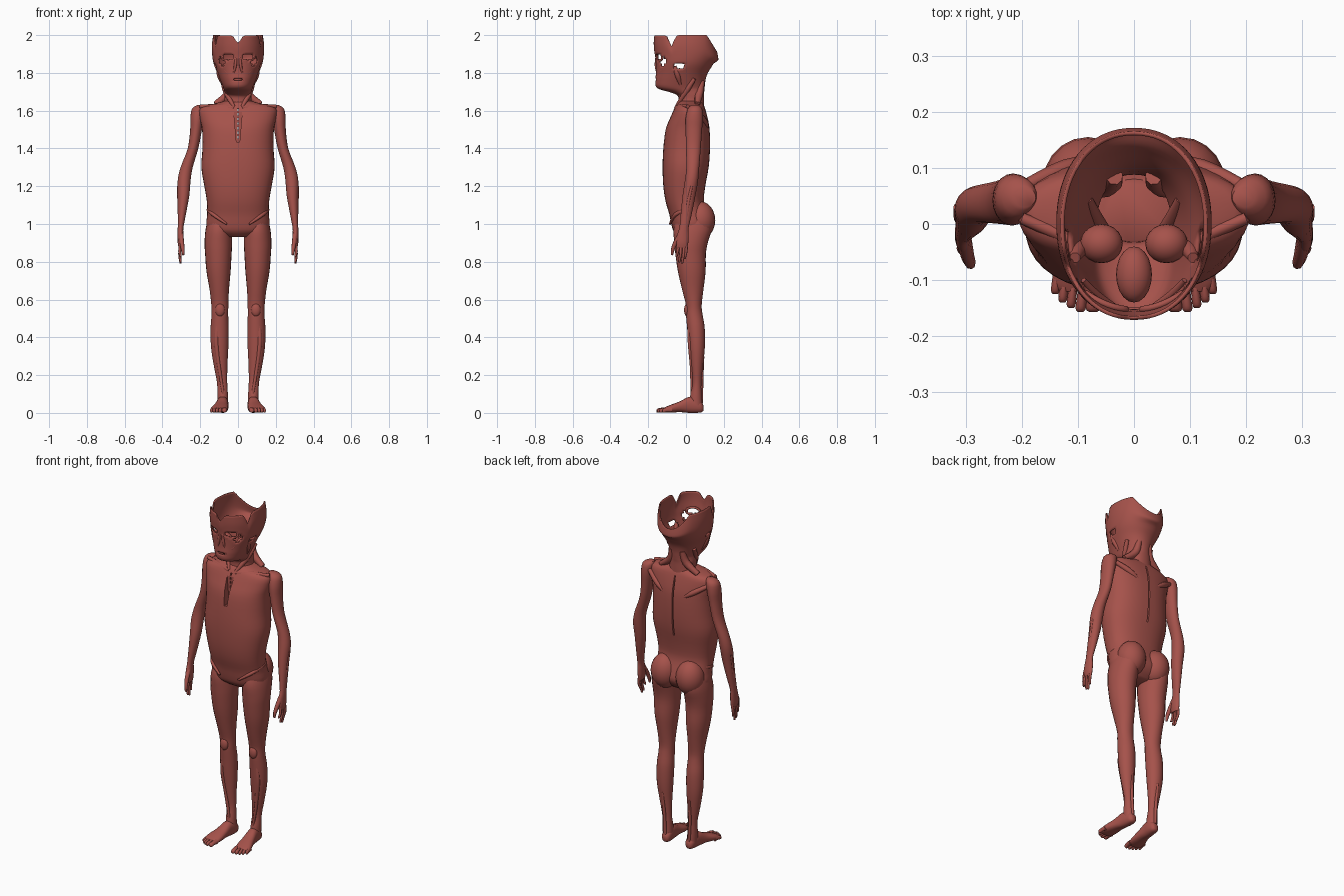
import bpy, bmesh, math
from mathutils import Vector, Matrix

if "Cube" in bpy.data.objects:
    bpy.data.objects.remove(bpy.data.objects["Cube"])

mat = bpy.data.materials.new("muscle_red")
mat.diffuse_color = (0.38, 0.085, 0.07, 1)
mat.use_nodes = True
mat.node_tree.nodes["Principled BSDF"].inputs["Base Color"].default_value = mat.diffuse_color


def finish(ob, pair=False, angle=50):
    ob.data.materials.append(mat)
    bpy.ops.object.select_all(action='DESELECT')
    ob.select_set(True)
    bpy.context.view_layer.objects.active = ob
    if ob.type == 'CURVE':
        bpy.ops.object.convert(target='MESH')
        ob = bpy.context.object
    bpy.ops.object.shade_smooth_by_angle(angle=math.radians(angle))
    if pair:
        m = ob.modifiers.new("mirror", 'MIRROR')
        m.use_clip = False
        m.use_mirror_merge = False
    return ob


def add_mesh(name, bm):
    bmesh.ops.recalc_face_normals(bm, faces=bm.faces)
    me = bpy.data.meshes.new(name)
    bm.to_mesh(me)
    bm.free()
    ob = bpy.data.objects.new(name, me)
    bpy.context.collection.objects.link(ob)
    return ob


def smooth_path(secs, steps):
    out = []
    for i in range(len(secs) - 1):
        p0, p1 = secs[max(i - 1, 0)], secs[i]
        p2, p3 = secs[i + 1], secs[min(i + 2, len(secs) - 1)]
        for k in range(steps):
            t = k / steps
            out.append([0.5 * (2 * b + (c - a) * t + (2 * a - 5 * b + 4 * c - d) * t * t
                        + (3 * b - a - 3 * c + d) * t ** 3) for a, b, c, d in zip(p0, p1, p2, p3)])
    return out + [list(secs[-1])]


def loft(name, secs, axis='z', n=24, e=2.0, steps=3, cap=True, pair=False, warp=None, cut=None, thick=0):
    """Sections are (position, centre x, half width, low, high) along z or y."""
    bm = bmesh.new()
    rings = []
    for t, cx, r, lo, hi in smooth_path(secs, steps):
        ring = []
        for k in range(n):
            a = math.tau * k / n
            c, s = math.cos(a), math.sin(a)
            x = cx + r * math.copysign(abs(c) ** (2 / e), c)
            w = (lo + hi) / 2 + (hi - lo) / 2 * math.copysign(abs(s) ** (2 / e), s)
            co = Vector((x, w, t) if axis == 'z' else (x, t, w))
            ring.append(bm.verts.new(warp(co) if warp else co))
        rings.append(ring)
    for A, B in zip(rings, rings[1:]):
        for k in range(n):
            bm.faces.new((A[k], A[(k + 1) % n], B[(k + 1) % n], B[k]))
    if cap:
        bm.faces.new(rings[0])
        bm.faces.new(rings[-1])
    if cut:
        dead = [f for f in bm.faces if cut(f.calc_center_median())]
        bmesh.ops.delete(bm, geom=dead, context='FACES')
    ob = add_mesh(name, bm)
    if thick:
        m = ob.modifiers.new("shell", 'SOLIDIFY')
        m.thickness = thick
    return finish(ob, pair)


def strand(name, pts, radius, pair=True):
    """Tapered cord through (x, y, z, relative radius) points."""
    cu = bpy.data.curves.new(name, 'CURVE')
    cu.dimensions = '3D'
    cu.bevel_depth, cu.bevel_resolution, cu.use_fill_caps = radius, 2, True
    sp = cu.splines.new('POLY')
    path = smooth_path(pts, 4)
    sp.points.add(len(path) - 1)
    for p, (x, y, z, r) in zip(sp.points, path):
        p.co, p.radius = (x, y, z, 1), r
    ob = bpy.data.objects.new(name, cu)
    bpy.context.collection.objects.link(ob)
    return finish(ob, pair)


def blob(name, loc, size, pair=True):
    bm = bmesh.new()
    bmesh.ops.create_uvsphere(bm, u_segments=20, v_segments=12, radius=1,
                              matrix=Matrix.Translation(loc) @ Matrix.Diagonal((*size, 1)))
    return finish(add_mesh(name, bm), pair)


def ring(name, loc, rx, rz, radius, pair=True):
    # Loop of muscle bending back around the face
    pts = []
    for k in range(17):
        a = math.tau * k / 16
        x = loc[0] + rx * math.cos(a)
        pts.append((x, loc[1] + 4 * (x * x - loc[0] ** 2), loc[2] + rz * math.sin(a), 1))
    return strand(name, pts, radius, pair)


def cutter(name, boxes):
    bm = bmesh.new()
    for loc, size in boxes:
        bmesh.ops.create_cube(bm, size=1, matrix=Matrix.Translation(loc) @ Matrix.Diagonal((*size, 1)))
    ob = add_mesh(name, bm)
    ob.hide_render = True
    return ob


# Torso
torso = loft("torso", [
    (1.655, 0, .055, -.03, .08), (1.638, 0, .12, -.045, .09), (1.615, 0, .20, -.06, .10),
    (1.56, 0, .202, -.085, .115), (1.5, 0, .19, -.108, .125), (1.4, 0, .188, -.12, .127),
    (1.3, 0, .194, -.124, .12), (1.2, 0, .178, -.12, .102), (1.12, 0, .165, -.108, .095),
    (1.05, 0, .163, -.088, .115), (1.0, 0, .168, -.078, .125), (.96, 0, .15, -.065, .105),
    (.93, 0, .07, -.03, .07)], n=40, e=2.3)
slots = cutter("breastbone_and_spine_slots",
               [((0, -.115, 1.53), (.05, .09, .19)), ((0, .125, 1.43), (.008, .05, .34))])
for v in slots.data.vertices[:8]:
    if v.co.z < 1.5:
        v.co.x *= .35
holes = cutter("breastbone_holes", [((0, 0, 1.46 + .024 * i), (.007, .4, .013)) for i in range(7)])
bpy.context.view_layer.objects.active = torso
for c in (slots, holes):
    m = torso.modifiers.new("cut", 'BOOLEAN')
    m.operation, m.object, m.solver = 'DIFFERENCE', c, 'EXACT'
    bpy.ops.object.modifier_apply(modifier=m.name)
    bpy.data.objects.remove(c)

blob("buttock", (.082, .075, 1.02), (.08, .08, .10))
strand("collar_muscle", [(.02, -.05, 1.615, 1), (.1, -.03, 1.622, 1), (.2, .01, 1.622, .8)], .013)
strand("shoulder_blade_ridge", [(.06, .112, 1.5, .5), (.12, .1, 1.54, 1), (.2, .065, 1.59, .7)], .016)
strand("hip_crest", [(.06, -.085, 1.0, .5), (.13, -.055, 1.05, 1), (.155, .02, 1.08, 1), (.1, .085, 1.07, .5)], .011)


# Head shell: open bowl with scalloped rim, eye, temple and mouth openings
def rim_height(p):
    y = p.y
    if y < -.045:
        h = 1.998 - .06 * math.exp(-((y + .075) / .016) ** 2)
        return h - .04 * math.exp(-(p.x / .018) ** 2)
    return 2.0 if y < .105 else 2.0 - 1.7 * (y - .105)


def head_warp(p):
    if p.z > 1.85:
        p.z = 1.85 + (p.z - 1.85) * (rim_height(p) - 1.85) / .15
    return p


def head_cut(p):
    eye = p.y < -.07 and ((abs(p.x) - .05) / .031) ** 2 + ((p.z - 1.885) / .017) ** 2 < 1
    temple = abs(p.x) > .05 and ((p.y + .035) / .03) ** 2 + ((p.z - 1.835) / .014) ** 2 < 1
    side = abs(p.x) > .05 and ((p.y + .118) / .014) ** 2 + ((p.z - 1.86) / .022) ** 2 < 1
    mouth = p.y < -.1 and (p.x / .022) ** 2 + ((p.z - 1.765) / .008) ** 2 < 1
    return eye or temple or side or mouth


loft("head_and_neck", [
    (1.61, 0, .08, -.04, .088), (1.65, 0, .066, -.032, .088), (1.685, 0, .065, -.04, .088),
    (1.705, 0, .066, -.085, .09), (1.725, 0, .072, -.148, .092), (1.76, 0, .086, -.155, .096),
    (1.80, 0, .102, -.152, .108), (1.85, 0, .122, -.152, .138), (1.9, 0, .13, -.156, .162),
    (1.95, 0, .131, -.162, .163), (2.0, 0, .124, -.164, .158)],
    n=72, e=2.15, steps=4, cap=False, warp=head_warp, cut=head_cut, thick=-.007)

ring("eye_muscle", (.05, -.143, 1.885), .036, .022, .006)
ring("lip_muscle", (0, -.155, 1.765), .028, .014, .006, pair=False)
strand("nose_side_muscle", [(.01, -.156, 1.89, .7), (.014, -.158, 1.84, 1), (.022, -.153, 1.8, .6)], .008)
strand("cheek_muscle", [(.09, -.1, 1.845, .6), (.065, -.128, 1.81, 1), (.03, -.15, 1.775, .6)], .008)
strand("jaw_muscle", [(.105, -.06, 1.835, .7), (.098, -.045, 1.79, 1.1), (.08, -.03, 1.74, .6)], .014)
blob("inner_jaw_muscle", (.058, -.035, 1.79), (.038, .035, .035))
blob("tongue", (0, -.09, 1.765), (.032, .05, .03), pair=False)
strand("neck_muscle", [(.085, .045, 1.77, .7), (.064, 0, 1.7, 1), (.022, -.052, 1.62, .6)], .015)
strand("neck_back_muscle", [(.035, .085, 1.76, .7), (.05, .07, 1.69, 1), (.12, .06, 1.635, .7)], .022)

# Arms
loft("arm", [
    (1.63, .195, .02, .03, .065), (1.61, .208, .036, .01, .085), (1.56, .216, .036, -.002, .09),
    (1.5, .222, .031, -.002, .085), (1.4, .238, .028, .0, .078), (1.3, .272, .032, .002, .07),
    (1.23, .285, .034, -.006, .064), (1.15, .288, .03, -.018, .05), (1.05, .297, .021, -.028, .03),
    (.98, .304, .015, -.035, .014), (.94, .304, .015, -.048, .014), (.90, .304, .015, -.052, .012),
    (.872, .304, .01, -.048, .008)], n=20, pair=True)
for i, (y, tip) in enumerate([(-.041, .825), (-.026, .797), (-.011, .79), (.003, .815)]):
    loft(f"finger_{i + 1}", [(.89, .304, .008, y - .008, y + .008),
                             ((.89 + tip) / 2, .309, .0075, y - .010, y + .005),
                             (tip + .006, .304, .006, y - .016, y - .003),
                             (tip, .303, .003, y - .013, y - .007)], n=8, pair=True)
strand("thumb", [(.302, -.03, .945, 1.2), (.297, -.056, .9, 1.1), (.292, -.07, .865, .9), (.29, -.074, .835, .5)], .011)
strand("forearm_tendon", [(.315, .03, 1.2, .8), (.312, .01, 1.1, 1), (.31, .0, .98, .6)], .009)

# Legs
loft("leg", [
    (1.03, .1, .058, -.05, .13), (.97, .102, .07, -.066, .135), (.9, .104, .073, -.062, .115),
    (.84, .104, .07, -.056, .105), (.75, .103, .064, -.043, .104), (.65, .099, .051, -.02, .092),
    (.57, .096, .045, .0, .083), (.52, .096, .044, .0, .088), (.45, .097, .048, .006, .099),
    (.35, .097, .046, .014, .1), (.25, .092, .036, .025, .09), (.16, .084, .027, .034, .082),
    (.09, .081, .028, .022, .084), (.04, .079, .028, .02, .086)], n=24, pair=True)
blob("kneecap", (.095, .006, .545), (.025, .016, .035))
strand("shin_muscle", [(.108, .018, .5, .6), (.115, .022, .38, 1), (.1, .03, .24, .7), (.078, .03, .1, .5)], .014)
strand("calf_tendon", [(.09, .09, .3, .8), (.084, .083, .17, 1), (.078, .082, .05, 1)], .009)

# Feet
loft("foot", [
    (.092, .077, .012, .012, .04), (.08, .077, .024, .003, .06), (.05, .079, .029, .0, .08),
    (.015, .083, .03, .0, .085), (-.03, .089, .036, .004, .062), (-.075, .097, .044, .002, .045),
    (-.105, .101, .043, .002, .033), (-.12, .1, .034, .004, .026)],
    axis='y', n=20, e=2.4, pair=True)
for i, (x, tip, r) in enumerate([(.071, -.157, .013), (.093, -.157, .009), (.11, -.15, .008),
                                 (.125, -.14, .008), (.138, -.125, .008)]):
    loft(f"toe_{i + 1}", [(tip + .05, x - .003, r, .003, .03), (tip + .025, x, r, .004, .028),
                          (tip + .006, x + .002, r, .001, .023), (tip, x + .002, r * .5, .005, .016)],
         axis='y', n=10, pair=True)
